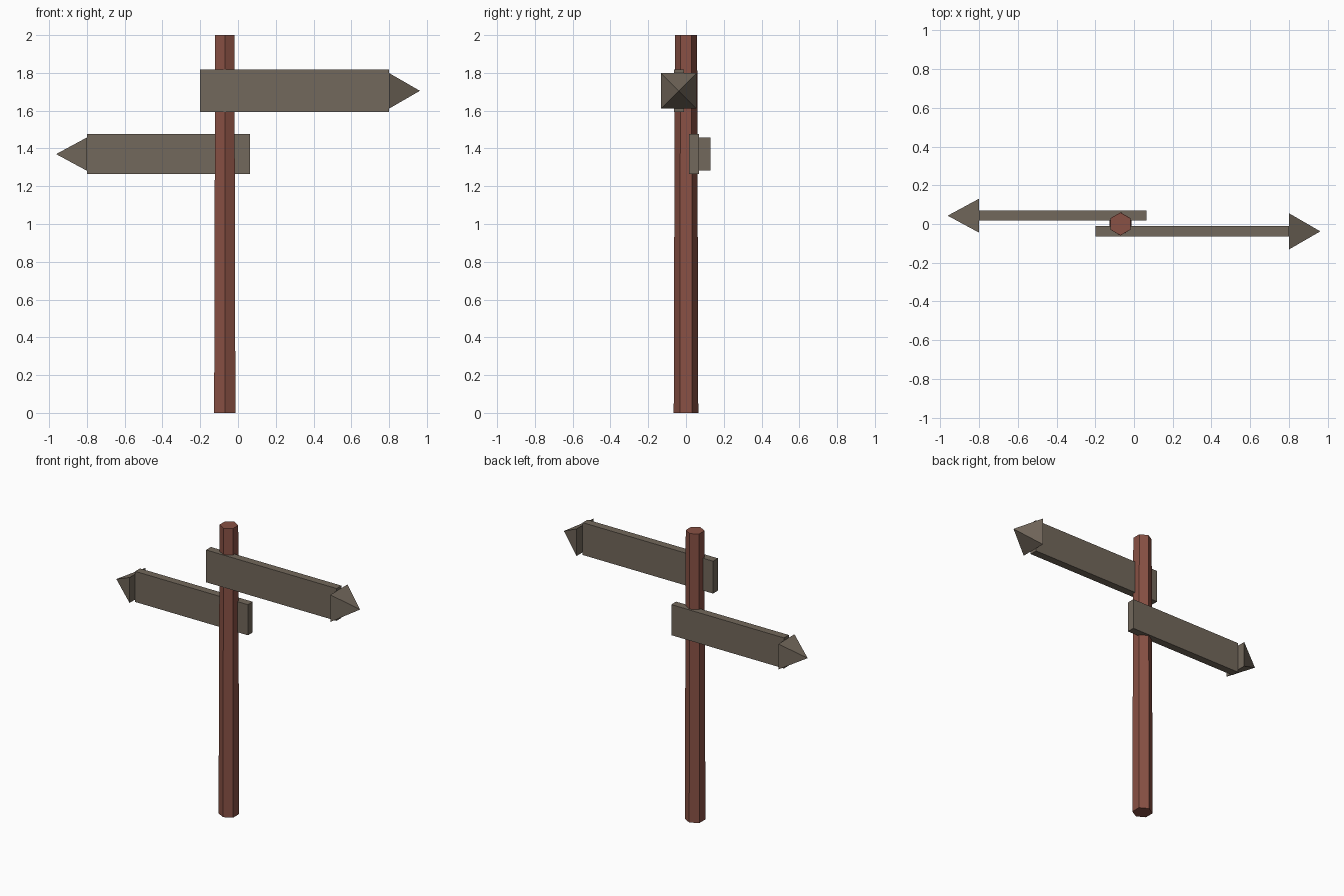
import bpy, bmesh, math
from mathutils import Matrix, Vector

if "Cube" in bpy.data.objects:
    bpy.data.objects.remove(bpy.data.objects["Cube"])


def material(name, rgb):
    m = bpy.data.materials.new(name)
    m.diffuse_color = (*rgb, 1)
    m.use_nodes = True
    m.node_tree.nodes["Principled BSDF"].inputs["Base Color"].default_value = m.diffuse_color
    return m


RED_WOOD = material("red brown wood", (0.25, 0.082, 0.058))
GREY_WOOD = material("grey brown wood", (0.17, 0.138, 0.106))


def finish(name, bm, mat):
    bmesh.ops.recalc_face_normals(bm, faces=bm.faces)
    me = bpy.data.meshes.new(name)
    bm.to_mesh(me)
    bm.free()
    me.materials.append(mat)
    ob = bpy.data.objects.new(name, me)
    bpy.context.collection.objects.link(ob)


def cone(name, mat, sides, r1, r2, depth, matrix):
    bm = bmesh.new()
    bmesh.ops.create_cone(bm, cap_ends=True, segments=sides, radius1=r1,
                          radius2=r2, depth=depth, matrix=matrix)
    bmesh.ops.remove_doubles(bm, verts=bm.verts, dist=1e-5)
    finish(name, bm, mat)


def board(name, lo, hi):
    lo, hi = Vector(lo), Vector(hi)
    bm = bmesh.new()
    bmesh.ops.create_cube(bm, size=1, matrix=Matrix.Translation((lo + hi) / 2)
                          @ Matrix.Diagonal((*(hi - lo), 1)))
    finish(name, bm, GREY_WOOD)


def arrow_tip(name, x0, x1, y, z, half):
    # square pyramid lying on its side, pointing along x
    d = abs(x1 - x0)
    turn = math.copysign(math.pi / 2, x1 - x0)
    m = (Matrix.Translation(((x0 + x1) / 2, y, z)) @ Matrix.Rotation(turn, 4, 'Y')
         @ Matrix.Rotation(math.pi / 4, 4, 'Z'))
    cone(name, GREY_WOOD, 4, half * math.sqrt(2), 0, d, m)


# six-sided, slightly tapered post with an edge facing the front
# (create_cone puts its first vertex on the y axis)
cone("post", RED_WOOD, 6, 0.065, 0.059, 2.0, Matrix.Translation((-0.07, 0, 1)))

# upper sign, pointing right, on the front of the post
board("upper_board", (-0.20, -0.064, 1.593), (0.80, -0.011, 1.817))
arrow_tip("upper_arrow_tip", 0.80, 0.963, -0.038, 1.705, 0.094)

# lower sign, pointing left, on the back of the post
board("lower_board", (-0.80, 0.017, 1.265), (0.064, 0.07, 1.477))
arrow_tip("lower_arrow_tip", -0.80, -0.963, 0.043, 1.37, 0.088)
